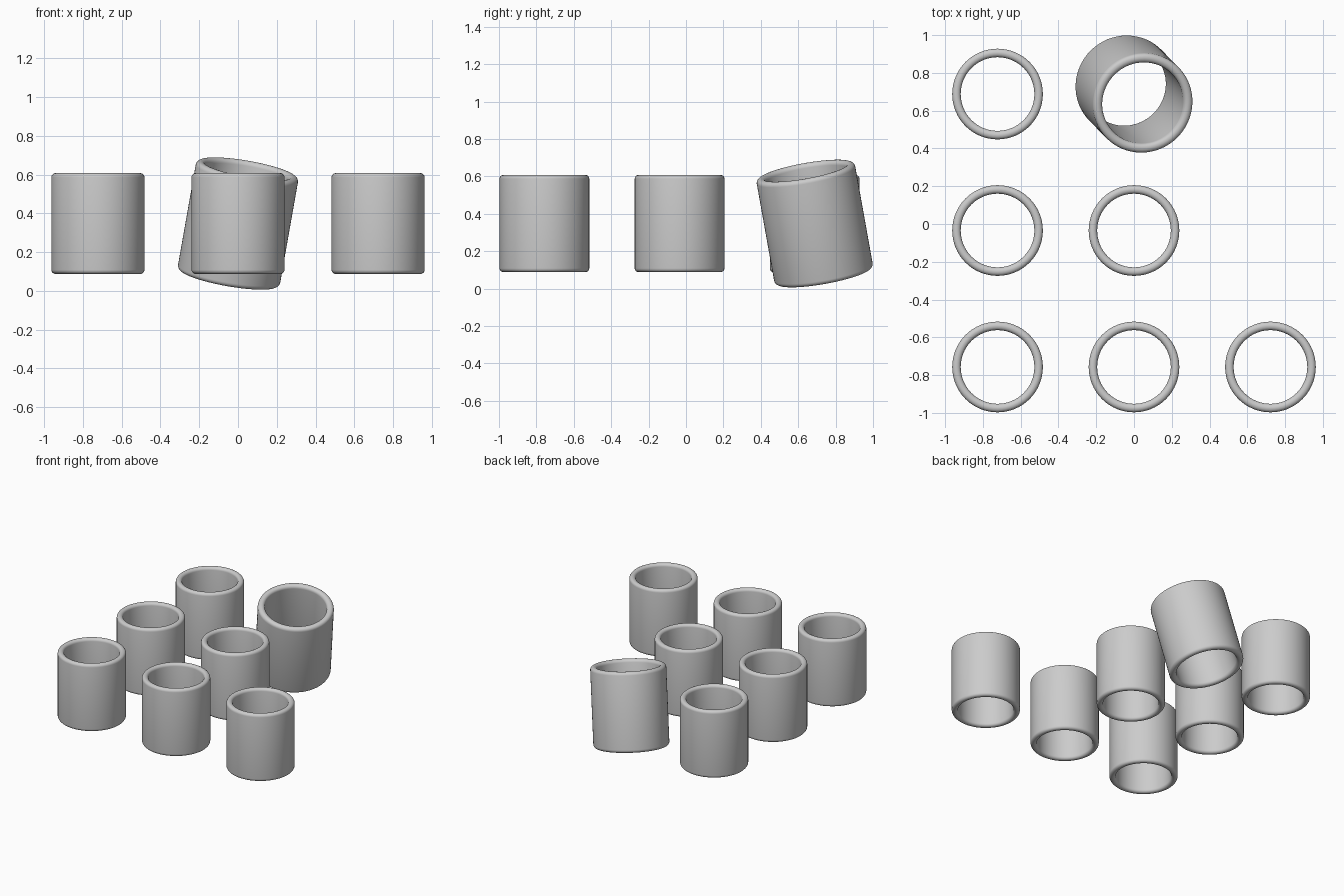
import bpy, bmesh, math

if "Cube" in bpy.data.objects:
    bpy.data.objects.remove(bpy.data.objects["Cube"])

R_OUT, R_IN, HALF_H, ROUND = 0.24, 0.195, 0.26, 0.021
SEGMENTS, ARC_STEPS = 64, 5


def wall_profile():
    """Closed rounded-rectangle cross-section of the tube wall in the XZ plane."""
    corners = [(R_OUT - ROUND, HALF_H - ROUND, 0), (R_IN + ROUND, HALF_H - ROUND, 90),
               (R_IN + ROUND, ROUND - HALF_H, 180), (R_OUT - ROUND, ROUND - HALF_H, 270)]
    points = []
    for cx, cz, start in corners:
        for i in range(ARC_STEPS + 1):
            a = math.radians(start + 90 * i / ARC_STEPS)
            points.append((cx + ROUND * math.cos(a), cz + ROUND * math.sin(a)))
    return points


def tube_mesh():
    """Open tube lathed around z from the wall cross-section."""
    bm = bmesh.new()
    profile = wall_profile()
    rings = []
    for s in range(SEGMENTS):
        a = 2 * math.pi * s / SEGMENTS
        rings.append([bm.verts.new((r * math.cos(a), r * math.sin(a), z)) for r, z in profile])
    n = len(profile)
    for s in range(SEGMENTS):
        r0, r1 = rings[s], rings[(s + 1) % SEGMENTS]
        for i in range(n):
            j = (i + 1) % n
            bm.faces.new((r0[i], r1[i], r1[j], r0[j])).smooth = True
    bmesh.ops.recalc_face_normals(bm, faces=bm.faces)
    mesh = bpy.data.meshes.new("tube")
    bm.to_mesh(mesh)
    bm.free()
    return mesh


def add_tube(name, location, rotation=(0, 0, 0), scale=1.0):
    obj = bpy.data.objects.new(name, mesh)
    obj.location, obj.rotation_euler, obj.scale = location, rotation, (scale,) * 3
    bpy.context.collection.objects.link(obj)


mesh = tube_mesh()
STEP, Y0, Z = 0.7225, -0.757, 0.348

# Upright tubes: full front row, two in the middle, one at the back
for row, count in enumerate((3, 2, 1)):
    for col in range(count):
        add_tube(f"tube_row{row + 1}_{col + 1}", ((col - 1) * STEP, Y0 + row * STEP, Z))

# Larger tilted tube at the back
tilt = math.radians(10)
add_tube("tilted_tube", (0, Y0 + 2 * STEP, Z), (tilt, tilt, 0), 1.115)
